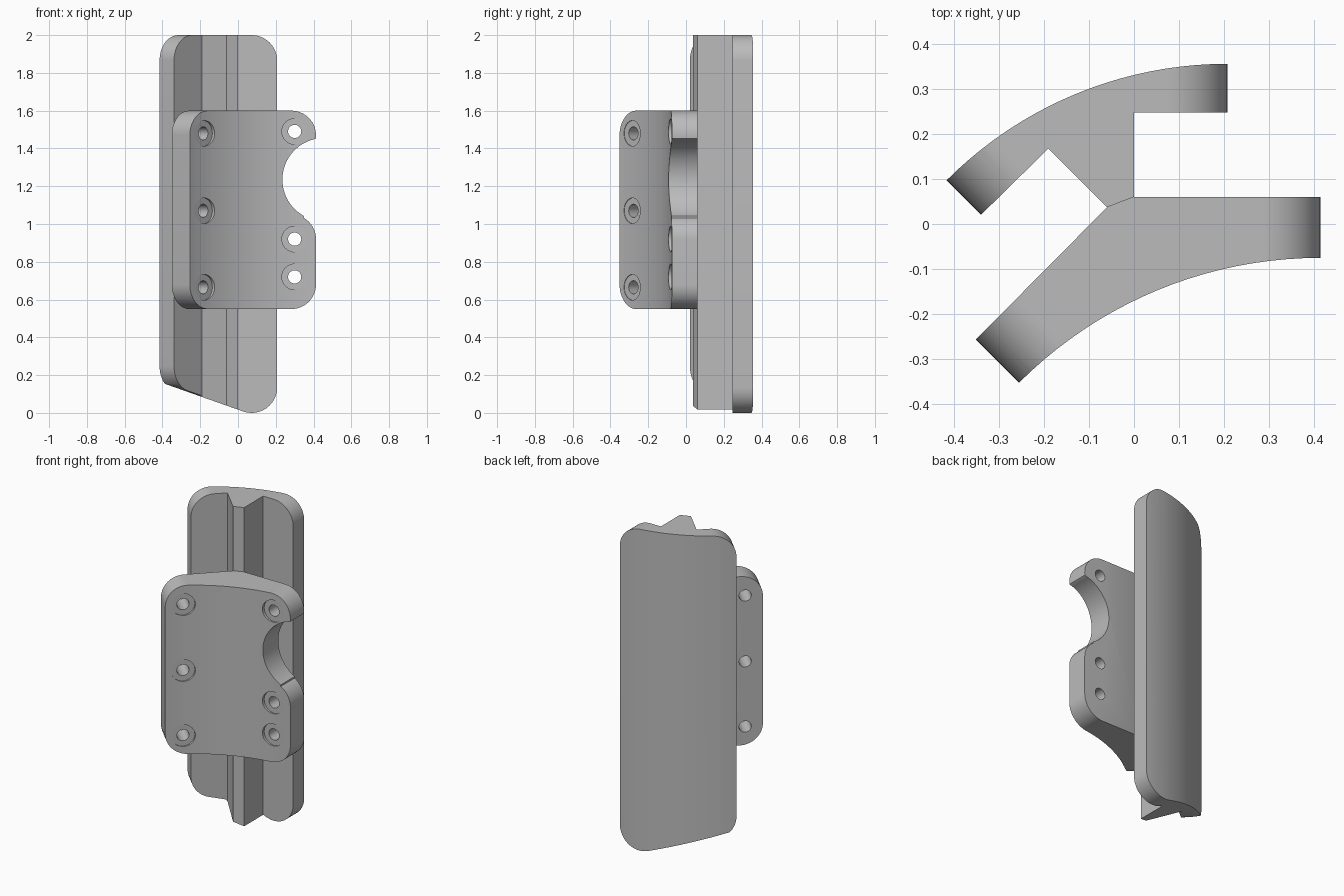
import bpy, bmesh
from math import cos, sin, radians, sqrt
from mathutils import Vector

cube = bpy.data.objects.get("Cube")
if cube:
    bpy.data.objects.remove(cube)

grey = bpy.data.materials.new("light_grey")
grey.use_nodes = True
grey.diffuse_color = (0.5, 0.5, 0.5, 1)
grey.node_tree.nodes["Principled BSDF"].inputs["Base Color"].default_value = (0.5, 0.5, 0.5, 1)

X, Y, Z = Vector((1, 0, 0)), Vector((0, 1, 0)), Vector((0, 0, 1))
U = (X + Y) / sqrt(2)   # along the angled flange
W = (Y - X) / sqrt(2)   # through the angled flange


def arc(cx, cy, r, a0, a1, n=14):
    angles = [radians(a0 + (a1 - a0) * i / n) for i in range(n + 1)]
    return [(cx + r * cos(a), cy + r * sin(a)) for a in angles]


def prism(name, points, right, up, depth, d0, d1):
    """Extrude a flat outline along the depth axis."""
    bm = bmesh.new()
    face = bm.faces.new([bm.verts.new(right * a + up * b + depth * d0) for a, b in points])
    ext = bmesh.ops.extrude_face_region(bm, geom=[face])
    moved = [v for v in ext["geom"] if isinstance(v, bmesh.types.BMVert)]
    bmesh.ops.translate(bm, verts=moved, vec=depth * (d1 - d0))
    bmesh.ops.recalc_face_normals(bm, faces=bm.faces)
    mesh = bpy.data.meshes.new(name)
    bm.to_mesh(mesh)
    bm.free()
    mesh.materials.append(grey)
    obj = bpy.data.objects.new(name, mesh)
    bpy.context.collection.objects.link(obj)
    return obj


def activate(obj):
    bpy.ops.object.select_all(action="DESELECT")
    obj.select_set(True)
    bpy.context.view_layer.objects.active = obj


def cut(obj, cutter, operation):
    activate(obj)
    mod = obj.modifiers.new("cut", "BOOLEAN")
    mod.operation, mod.solver, mod.object = operation, "EXACT", cutter
    bpy.ops.object.modifier_apply(modifier=mod.name)
    bpy.data.objects.remove(cutter)


def trim(obj, outline, right, depth):
    cut(obj, prism("trim_helper", outline, right, Z, depth, -1.5, 1.5), "INTERSECT")


def drill(obj, a, z, right, depth, floor):
    """Through hole with a shallow counterbore on the front."""
    for r, end in ((0.035, 1), (0.068, floor)):
        circle = arc(a, z, r, 0, 360, 32)[:-1]
        cut(obj, prism("drill_helper", circle, right, Z, depth, -1, end), "DIFFERENCE")


# Back plate with its central rib
profile = arc(0.207, -0.524, 0.879, 135, 90, 20)
profile = [(-0.45, 0.062)] + profile + [
    (0.25, 0.355), (0.25, 0.247), (0, 0.247), (0, 0.06),
    (-0.06, 0.037), (-0.19, 0.167), (-0.375, -0.015)]
back_plate = prism("back_plate", profile, X, Y, Z, -0.3, 2.3)
trim(back_plate, arc(0.072, 0.135, 0.135, 250.7, 360) + arc(0.072, 1.865, 0.135, 0, 90)
     + [(-1, 2), (-1, 0.37)], X, Y)
trim(back_plate, arc(-0.09, 1.865, 0.135, 90, 180) + arc(-0.09, 0.248, 0.135, 180, 256.1)
     + [(-0.02, 0.092), (-0.02, -1), (1, -1), (1, 2.5), (-0.09, 2.5)], U, W)

# Front plate with the concave face
profile = arc(0.413, -1.019, 0.944, 135, 90, 20)
profile = [(-0.29, -0.387)] + profile + [
    (0.5, -0.075), (0.5, 0.06), (0, 0.06), (-0.06, 0.037), (-0.385, -0.291)]
front_plate = prism("front_plate", profile, X, Y, Z, 0.3, 1.9)
trim(front_plate, [(-1, 0.55)] + arc(0.283, 0.68, 0.13, -90, 0) + arc(0.283, 0.92, 0.13, 0, 60)
     + arc(0.455, 1.235, 0.22, 241, 101.8, 24) + arc(0.283, 1.47, 0.13, -8, 90)
     + [(-1, 1.6)], X, Y)
trim(front_plate, arc(-0.299, 1.47, 0.13, 90, 180) + arc(-0.299, 0.68, 0.13, 180, 270)
     + [(-0.299, 0), (1, 0), (1, 2.5), (-0.299, 2.5)], U, W)

# Screw holes in both flanges
for z in (1.49, 0.92, 0.72):
    drill(front_plate, 0.3, z, X, Y, -0.074)
for z in (1.48, 1.07, 0.665):
    drill(front_plate, -0.327, z, U, W, -0.067)

for part in (back_plate, front_plate):
    activate(part)
    bpy.ops.object.shade_smooth_by_angle(angle=radians(30))
